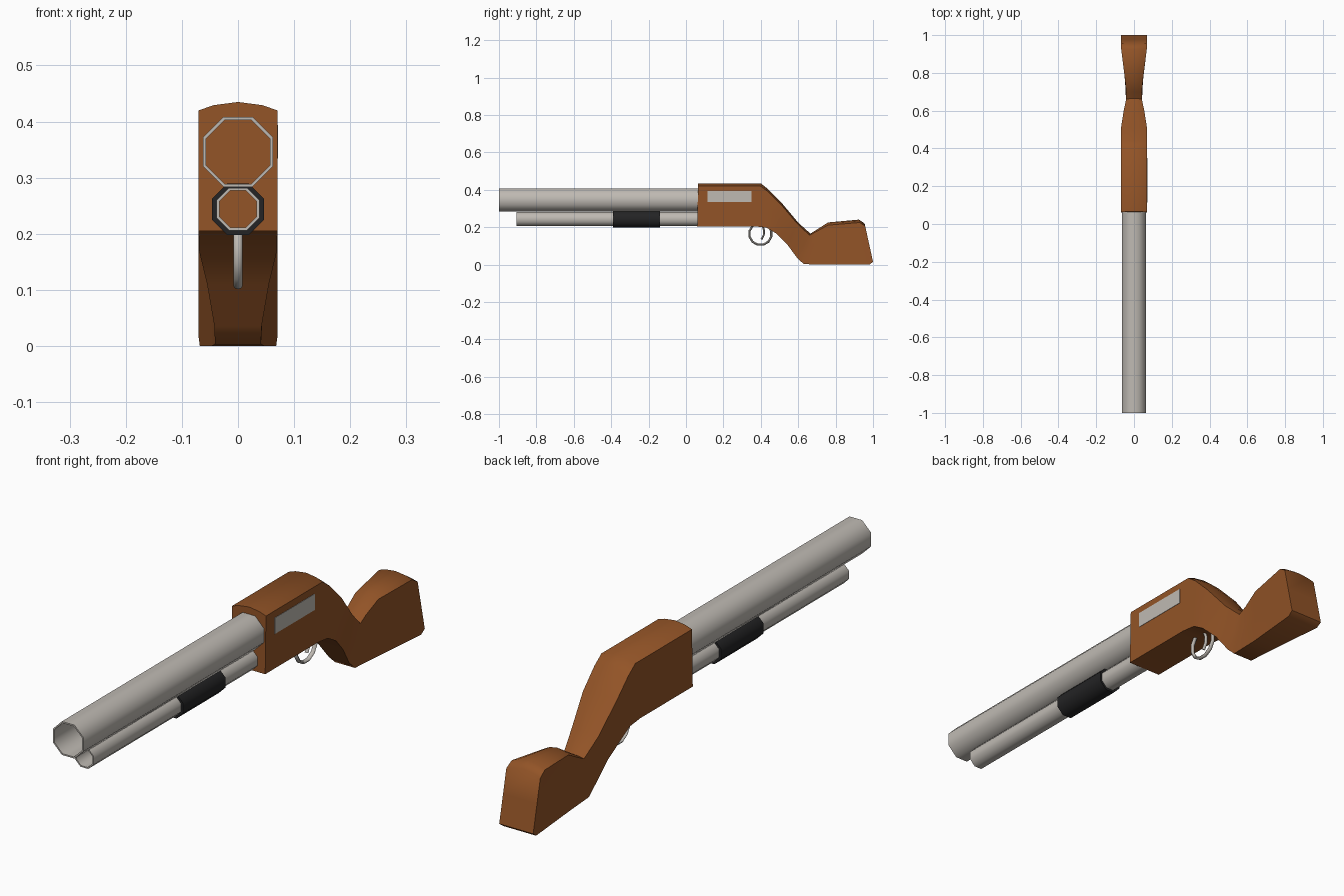
import bpy, bmesh, math
from mathutils import Vector

if "Cube" in bpy.data.objects:
    bpy.data.objects.remove(bpy.data.objects["Cube"])


def material(name, rgb):
    m = bpy.data.materials.new(name)
    m.diffuse_color = (*rgb, 1)
    m.use_nodes = True
    m.node_tree.nodes["Principled BSDF"].inputs["Base Color"].default_value = m.diffuse_color
    return m


WOOD = material("brown_wood", (0.29, 0.088, 0.02))
STEEL = material("light_steel", (0.52, 0.49, 0.45))
BLACK = material("dark_black", (0.017, 0.017, 0.018))


def finish(bm, name, mat, angle=50):
    bmesh.ops.recalc_face_normals(bm, faces=bm.faces)
    me = bpy.data.meshes.new(name)
    bm.to_mesh(me)
    bm.free()
    ob = bpy.data.objects.new(name, me)
    bpy.context.collection.objects.link(ob)
    me.materials.append(mat)
    bpy.ops.object.select_all(action='DESELECT')
    ob.select_set(True)
    bpy.context.view_layer.objects.active = ob
    bpy.ops.object.shade_smooth_by_angle(angle=math.radians(angle))
    return ob


def loft(rings, name, mat, caps=True, closed=False):
    """Skin a list of equal-length rings of points."""
    bm = bmesh.new()
    vs = [[bm.verts.new(p) for p in r] for r in rings]
    n = len(vs[0])
    pairs = list(zip(vs, vs[1:] + vs[:1])) if closed else list(zip(vs, vs[1:]))
    for a, b in pairs:
        for i in range(n):
            j = (i + 1) % n
            bm.faces.new((a[i], a[j], b[j], b[i]))
    if caps and not closed:
        bm.faces.new(vs[0])
        bm.faces.new(vs[-1])
    return finish(bm, name, mat)


def octagon(y, z, apothem):
    r = apothem / math.cos(math.pi / 8)
    return [(r * math.cos((i + .5) * math.pi / 4), y,
             z + r * math.sin((i + .5) * math.pi / 4)) for i in range(8)]


def tube(name, y0, y1, z, outer, inner):
    loft([octagon(y0, z, outer), octagon(y1, z, outer),
          octagon(y1, z, inner), octagon(y0, z, inner)], name, STEEL, closed=True)
    # dark plug deep inside the bore
    loft([octagon(y1 - 0.04, z, inner), octagon(y1 - 0.01, z, inner)],
         name + "_bore_end", BLACK)


# Barrel, magazine tube and sliding grip
tube("barrel", -1.0, 0.12, 0.346, 0.0625, 0.057)
tube("magazine_tube", -0.905, 0.12, 0.244, 0.038, 0.033)
loft([octagon(-0.39, 0.244, 0.046), octagon(-0.14, 0.244, 0.046),
      octagon(-0.14, 0.244, 0.0375), octagon(-0.39, 0.244, 0.0375)],
     "pump_grip", BLACK, closed=True)

# Receiver and stock: stations of (top y, top z, bottom y, bottom z, half width)
stations = [
    (0.065, 0.435, 0.060, 0.205, 0.070),
    (0.400, 0.435, 0.370, 0.205, 0.070),
    (0.440, 0.403, 0.430, 0.198, 0.070),
    (0.510, 0.332, 0.480, 0.168, 0.069),
    (0.600, 0.225, 0.540, 0.110, 0.055),
    (0.665, 0.166, 0.595, 0.035, 0.042),
    (0.700, 0.188, 0.630, 0.003, 0.041),
    (0.760, 0.226, 0.750, 0.000, 0.047),
    (0.925, 0.241, 0.980, 0.000, 0.068),
    (0.955, 0.220, 1.000, 0.015, 0.070),
]
rings = []
for ty, tz, by, bz, w in stations:
    top, bot = Vector((0, ty, tz)), Vector((0, by, bz))
    half = [(1.0, 0.0), (1.0, 0.5), (1.0, 0.935), (0.62, 0.975)]
    pts = [(x * w, f) for x, f in half] + [(0, 1.0)]
    pts += [(-x * w, f) for x, f in reversed(half)]
    rings.append([bot.lerp(top, f) + Vector((x, 0, 0)) for x, f in pts])
loft(rings, "stock", WOOD)

# Ejection port plate on the right side
bm = bmesh.new()
bmesh.ops.create_cube(bm, size=1)
for v in bm.verts:
    v.co = (0.0695 + v.co.x * 0.004, 0.2325 + v.co.y * 0.235, 0.364 + v.co.z * 0.06)
finish(bm, "ejection_port", STEEL, 30)


def strap(name, path, rx, rt, closed):
    """Sweep a small oval section along a path in the y-z plane."""
    n, out = len(path), []
    for i, (y, z) in enumerate(path):
        a = path[(i - 1) % n] if closed else path[max(i - 1, 0)]
        b = path[(i + 1) % n] if closed else path[min(i + 1, n - 1)]
        d = Vector((b[0] - a[0], b[1] - a[1])).normalized()
        out.append([(rx * math.cos(t), y - d.y * rt * math.sin(t), z + d.x * rt * math.sin(t))
                    for t in (k * math.pi / 4 for k in range(8))])
    loft(out, name, STEEL, closed=closed)


# Trigger guard ring and trigger
strap("trigger_guard", [(0.398 + 0.06 * math.cos((k + .5) * math.pi / 6),
                         0.165 + 0.06 * math.sin((k + .5) * math.pi / 6))
                        for k in range(12)], 0.008, 0.006, True)
strap("trigger", [(0.405, 0.215), (0.417, 0.185), (0.416, 0.158), (0.403, 0.135)],
      0.007, 0.005, False)
